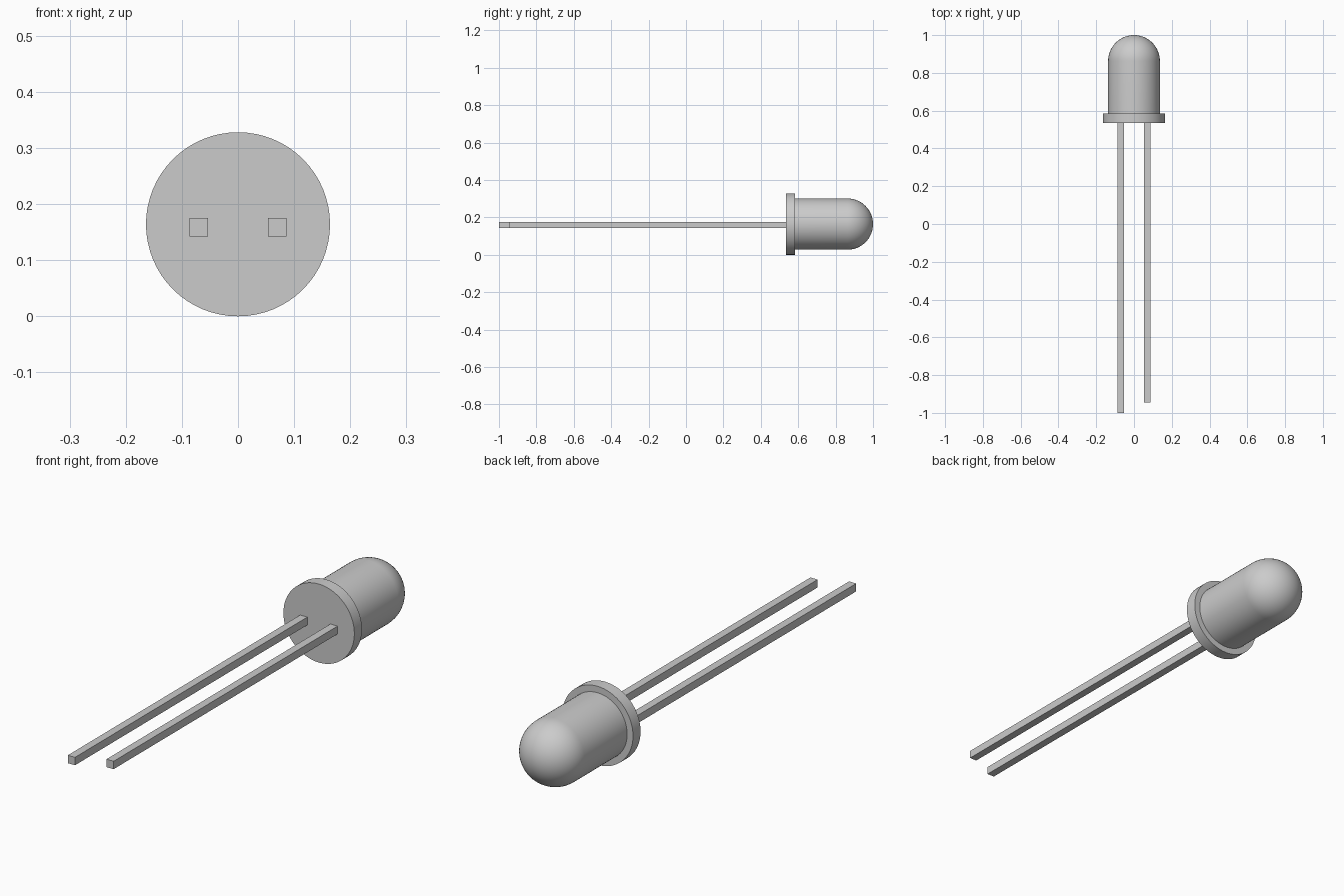
import bpy
import bmesh
from math import sin, cos, pi, radians
from mathutils import Vector

default = bpy.data.objects.get("Cube")
if default:
    bpy.data.objects.remove(default, do_unlink=True)

# Main dimensions
AXIS_Z = 0.164
FLANGE_R, BODY_R = 0.164, 0.137
FLANGE_START, FLANGE_END = 0.534, 0.584
PIN = 0.033

grey = bpy.data.materials.new("plain_grey")
grey.use_nodes = True
colour = (0.6, 0.6, 0.6, 1)
grey.diffuse_color = colour
grey.node_tree.nodes["Principled BSDF"].inputs["Base Color"].default_value = colour


def finish(bm, name):
    bmesh.ops.recalc_face_normals(bm, faces=bm.faces)
    mesh = bpy.data.meshes.new(name)
    bm.to_mesh(mesh)
    bm.free()
    mesh.materials.append(grey)
    obj = bpy.data.objects.new(name, mesh)
    bpy.context.collection.objects.link(obj)
    return obj


def lathe(name, profile, steps=64):
    """Spin (radius, y) points around the horizontal axis."""
    bm = bmesh.new()
    verts = [bm.verts.new((r, y, AXIS_Z)) for r, y in profile]
    edges = [bm.edges.new(pair) for pair in zip(verts, verts[1:])]
    bmesh.ops.spin(bm, geom=verts + edges, cent=Vector((0, 0, AXIS_Z)),
                   axis=Vector((0, 1, 0)), angle=2 * pi, steps=steps)
    bmesh.ops.remove_doubles(bm, verts=bm.verts, dist=0.0001)
    obj = finish(bm, name)
    bpy.ops.object.select_all(action="DESELECT")
    obj.select_set(True)
    bpy.context.view_layer.objects.active = obj
    bpy.ops.object.shade_smooth_by_angle(angle=radians(35))
    return obj


def pin(name, x, tip):
    """Square wire leg running from the flange to its tip."""
    bm = bmesh.new()
    bmesh.ops.create_cube(bm, size=1)
    bmesh.ops.scale(bm, vec=(PIN, FLANGE_START - tip, PIN), verts=bm.verts)
    bmesh.ops.translate(bm, vec=(x, (FLANGE_START + tip) / 2, 0.159), verts=bm.verts)
    return finish(bm, name)


# Domed lens with its wider flange, as one closed solid
dome_start = 1 - BODY_R
rings = 16
dome = [(BODY_R * cos(a), dome_start + BODY_R * sin(a))
        for a in (i * pi / 2 / rings for i in range(rings))]
lathe("lens_and_flange",
      [(0, FLANGE_START), (FLANGE_R, FLANGE_START), (FLANGE_R, FLANGE_END),
       (BODY_R, FLANGE_END)] + dome + [(0, 1)])

# Long and short legs
pin("long_pin", -0.07, -1.0)
pin("short_pin", 0.07, -0.945)
